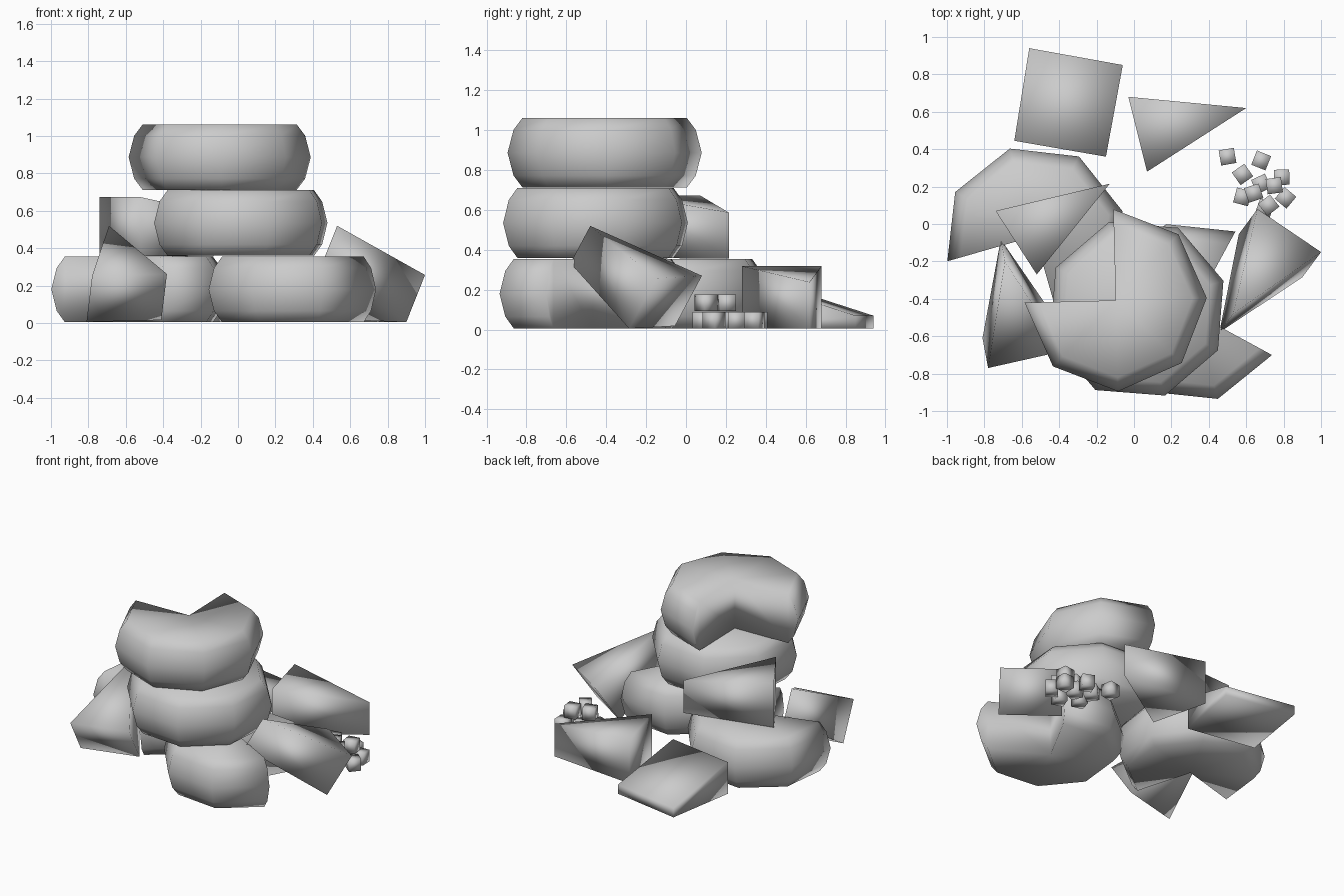
import bpy, bmesh, math
from mathutils import Vector, Matrix

if "Cube" in bpy.data.objects:
    bpy.data.objects.remove(bpy.data.objects["Cube"])


def finish(name, bm):
    bmesh.ops.recalc_face_normals(bm, faces=bm.faces)
    me = bpy.data.meshes.new(name)
    bm.to_mesh(me)
    bm.free()
    for p in me.polygons:
        p.use_smooth = True
    ob = bpy.data.objects.new(name, me)
    bpy.context.collection.objects.link(ob)
    return ob


# Bulging eight-sided wheel, optionally with a quarter slice removed
PROFILE = [(.412, 0), (.457, .06), (.487, .175), (.457, .29), (.412, .35)]


def wheel(name, x, y, z, start, cut=True):
    bm = bmesh.new()
    bottom = bm.verts.new((x, y, z))
    top = bm.verts.new((x, y, z + .35))
    rings = []
    for i in range(7 if cut else 8):
        a = math.radians(start + 45 * i)
        rings.append([bm.verts.new((x + r * math.cos(a), y + r * math.sin(a), z + h))
                      for r, h in PROFILE])
    pairs = list(zip(rings, rings[1:]))
    if not cut:
        pairs.append((rings[-1], rings[0]))
    for a, b in pairs:
        for k in range(len(PROFILE) - 1):
            bm.faces.new((a[k], b[k], b[k + 1], a[k + 1]))
        bm.faces.new((bottom, b[0], a[0]))
        bm.faces.new((top, a[-1], b[-1]))
    if cut:
        bm.faces.new([bottom] + rings[0] + [top])
        bm.faces.new([top] + rings[-1][::-1] + [bottom])
    return finish(name, bm)


wheel("cheese_wheel_left", -.53, -.065, .005, -74)
wheel("cheese_wheel_right", .31, -.468, .005, 61.5)
wheel("cheese_wheel_middle", .015, -.454, .36, 18, cut=False)
wheel("cheese_wheel_top", -.098, -.408, .712, -178.5)


# Prism: top outline swept along one vector per corner
def prism(name, top, offsets):
    bm = bmesh.new()
    t = [bm.verts.new(p) for p in top]
    b = [bm.verts.new(Vector(p) + Vector(o)) for p, o in zip(top, offsets)]
    n = len(t)
    bm.faces.new(t)
    bm.faces.new(b[::-1])
    for i in range(n):
        j = (i + 1) % n
        bm.faces.new((t[i], b[i], b[j], t[j]))
    return finish(name, bm)


# Cheese wedge: thin tip first, then the two corners of the taller rind
def wedge(name, tip, p1, p2, down):
    d = Vector(down)
    return prism(name, [tip, p1, p2], [d * .74, d, d])


wedge("wedge_ground", (.60, .62, .238), (-.03, .68, .318), (.07, .28, .318), (0, 0, -.313))
wedge("wedge_on_wheel", (-.13, .215, .587), (-.74, .07, .673), (-.52, -.27, .673), (0, 0, -.313))
wedge("wedge_leaning_right", (.53, -.48, .52), (1.0, -.15, .257), (.66, .08, .27), (-.10, -.135, -.252))
wedge("wedge_leaning_left", (-.69, -.20, .52), (-.78, -.77, .252), (-.38, -.68, .262), (-.03, .16, -.246))

# Square sloping slab at the back
corners = [(-.56, .94, .07), (-.06, .85, .07), (-.15, .36, .23), (-.64, .445, .23)]
prism("square_slab", corners, [(0, 0, .005 - c[2]) for c in corners])

# Scattered small cubes: x, y, layer, rotation
CUBES = [(.50, .36, 0, 10), (.68, .34, 0, -22), (.58, .265, 0, 35), (.79, .25, 0, 2),
         (.68, .215, 0, 25), (.58, .145, 0, -15), (.81, .14, 0, 50), (.70, .085, 0, -20),
         (.75, .205, 1, 8), (.64, .165, 1, 18), (.72, .10, 1, 38)]
for i, (x, y, layer, rot) in enumerate(CUBES):
    bm = bmesh.new()
    bmesh.ops.create_cube(bm, size=.082, matrix=Matrix.Translation((x, y, .046 + .088 * layer))
                          @ Matrix.Rotation(math.radians(rot), 4, 'Z'))
    finish(f"cheese_cube_{i + 1}", bm)
